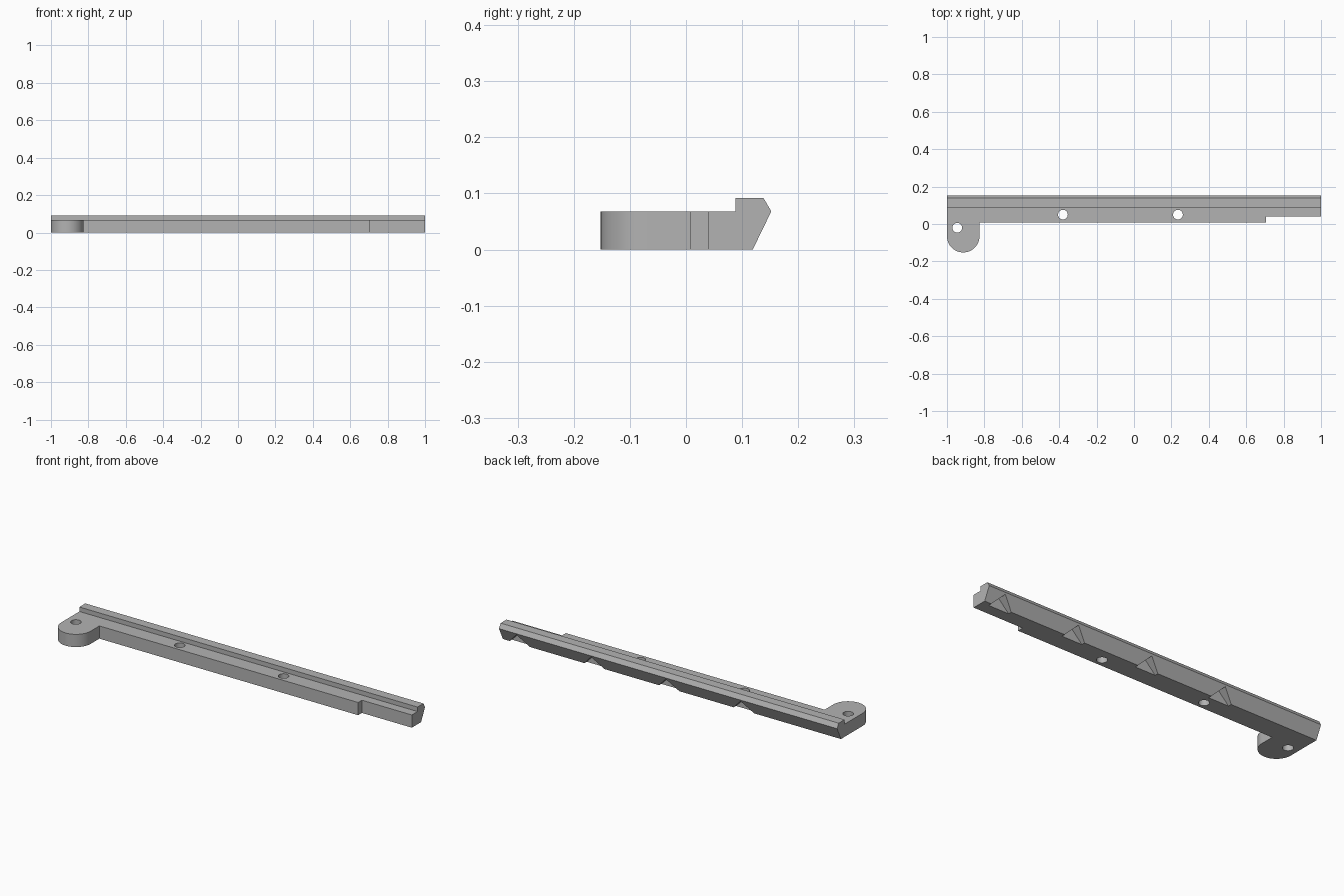
import bpy, bmesh, math
from mathutils import Vector

if "Cube" in bpy.data.objects:
    bpy.data.objects.remove(bpy.data.objects["Cube"], do_unlink=True)

grey = bpy.data.materials.new("plain grey")
grey.use_nodes = True
colour = (0.45, 0.45, 0.45, 1)
grey.diffuse_color = colour
grey.node_tree.nodes["Principled BSDF"].inputs["Base Color"].default_value = colour


def prism(name, points, direction):
    """Extrude a planar outline along a direction."""
    bm = bmesh.new()
    face = bm.faces.new([bm.verts.new(p) for p in points])
    moved = bmesh.ops.extrude_face_region(bm, geom=[face])["geom"]
    verts = [g for g in moved if isinstance(g, bmesh.types.BMVert)]
    bmesh.ops.translate(bm, verts=verts, vec=Vector(direction))
    bmesh.ops.recalc_face_normals(bm, faces=bm.faces)
    mesh = bpy.data.meshes.new(name)
    bm.to_mesh(mesh)
    bm.free()
    mesh.materials.append(grey)
    obj = bpy.data.objects.new(name, mesh)
    bpy.context.collection.objects.link(obj)
    return obj


def combine(target, tool, operation):
    """Apply a boolean and discard the tool."""
    mod = target.modifiers.new(operation, "BOOLEAN")
    mod.operation, mod.solver, mod.object = operation, "EXACT", tool
    bpy.ops.object.select_all(action="DESELECT")
    target.select_set(True)
    bpy.context.view_layer.objects.active = target
    bpy.ops.object.modifier_apply(modifier=mod.name)
    bpy.data.objects.remove(tool, do_unlink=True)


def arc(cx, cy, r, start, end, steps):
    angles = [start + (end - start) * i / steps for i in range(steps + 1)]
    return [(cx + r * math.cos(a), cy + r * math.sin(a)) for a in angles]


deck_top, seam, front = 0.068, 0.088, 0.008

# Flat deck with the rounded mounting tab and the stepped end
outline = [(-1, seam)] + arc(-0.913, -0.065, 0.087, math.pi, 2 * math.pi, 32)
outline += [(-0.826, front), (0.705, front), (0.705, 0.04), (1, 0.04), (1, seam)]
bar = prism("mounting_bar", [(x, y, 0) for x, y in outline], (0, 0, deck_top))

# Raised rail with the undercut back edge
section = [(seam, 0), (0.119, 0), (0.152, deck_top), (0.138, 0.092), (seam, 0.092)]
rail = prism("rail", [(-1, y, z) for y, z in section], (2, 0, 0))
combine(bar, rail, "UNION")

# Screw holes
for x, y in [(-0.945, -0.02), (-0.38, 0.05), (0.235, 0.05)]:
    ring = arc(x, y, 0.026, 0, 2 * math.pi, 32)[:-1]
    hole = prism("hole_cutter", [(px, py, -0.1) for px, py in ring], (0, 0, 0.3))
    combine(bar, hole, "DIFFERENCE")

# Peaked notches in the undercut
for i in range(4):
    x = 0.9 - 0.442 * i
    peak = [(x - 0.065, 0.1, -0.005), (x + 0.065, 0.1, -0.005), (x, 0.1, 0.06)]
    combine(bar, prism("notch_cutter", peak, (0, 0.1, 0)), "DIFFERENCE")

bpy.ops.object.shade_smooth_by_angle(angle=math.radians(25))
